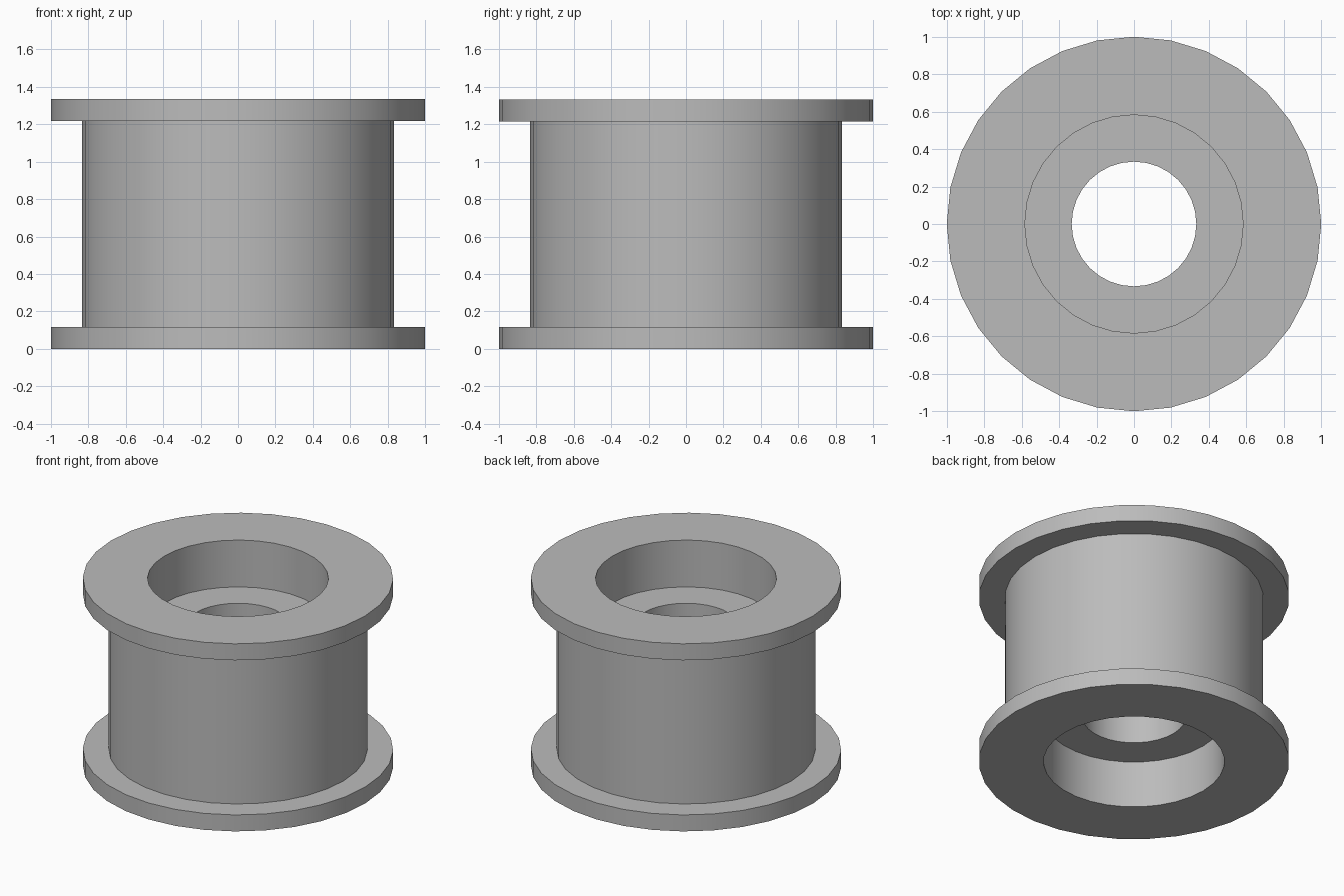
import bpy, bmesh, math

cube = bpy.data.objects.get("Cube")
if cube:
    bpy.data.objects.remove(cube, do_unlink=True)

HEIGHT = 4 / 3
FLANGE_R, BARREL_R, RECESS_R, BORE_R = 1.0, 0.833, 0.583, 0.333
FLANGE_T, RECESS_D = 0.117, 0.333
SIDES = 32

# Plain grey material
grey = bpy.data.materials.new("plain grey")
grey.use_nodes = True
colour = (0.5, 0.5, 0.5, 1)
grey.diffuse_color = colour
grey.node_tree.nodes["Principled BSDF"].inputs["Base Color"].default_value = colour

# Lower half of the section, from the bore out to the barrel, then mirrored
lower = [(BORE_R, RECESS_D), (RECESS_R, RECESS_D), (RECESS_R, 0),
         (FLANGE_R, 0), (FLANGE_R, FLANGE_T), (BARREL_R, FLANGE_T)]
section = lower + [(r, HEIGHT - z) for r, z in reversed(lower)]

# Flanged spool: the closed section turned around the z axis
bm = bmesh.new()
verts = [bm.verts.new((r, 0, z)) for r, z in section]
edges = [bm.edges.new((verts[i - 1], verts[i])) for i in range(len(verts))]
bmesh.ops.spin(bm, geom=verts + edges, cent=(0, 0, 0), axis=(0, 0, 1),
               angle=math.tau, steps=SIDES, use_merge=True)
bmesh.ops.remove_doubles(bm, verts=bm.verts, dist=1e-4)
bmesh.ops.recalc_face_normals(bm, faces=bm.faces)

mesh = bpy.data.meshes.new("flanged_spool")
bm.to_mesh(mesh)
bm.free()
mesh.materials.append(grey)
spool = bpy.data.objects.new("flanged_spool", mesh)
bpy.context.collection.objects.link(spool)

# Smooth round walls, crisp rims
bpy.ops.object.select_all(action="DESELECT")
spool.select_set(True)
bpy.context.view_layer.objects.active = spool
bpy.ops.object.shade_smooth_by_angle(angle=math.radians(30))
